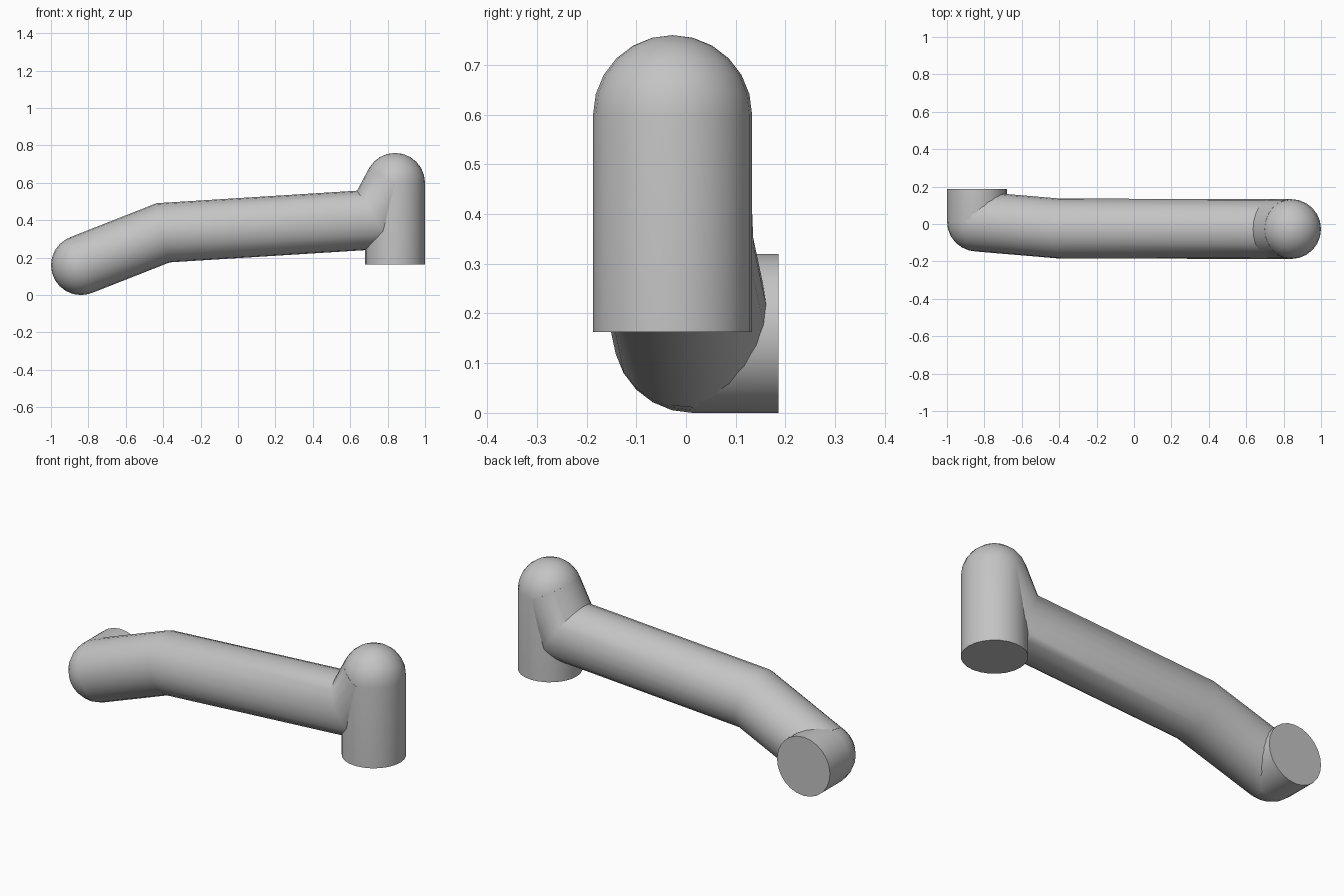
import bpy, bmesh, math
from mathutils import Vector

cube = bpy.data.objects.get("Cube")
if cube:
    bpy.data.objects.remove(cube, do_unlink=True)

R = 0.16
SIDES = 24

grey = bpy.data.materials.new("plain_grey")
grey.use_nodes = True
GREY = (0.55, 0.55, 0.55, 1)
grey.diffuse_color = GREY
grey.node_tree.nodes["Principled BSDF"].inputs["Base Color"].default_value = GREY


def finish(name, bm):
    bmesh.ops.recalc_face_normals(bm, faces=bm.faces)
    mesh = bpy.data.meshes.new(name)
    bm.to_mesh(mesh)
    bm.free()
    obj = bpy.data.objects.new(name, mesh)
    bpy.context.collection.objects.link(obj)
    mesh.materials.append(grey)
    bpy.ops.object.select_all(action="DESELECT")
    obj.select_set(True)
    bpy.context.view_layer.objects.active = obj
    bpy.ops.object.shade_smooth_by_angle(angle=math.radians(35))
    return obj


def bridge(bm, rings):
    for a, b in zip(rings, rings[1:]):
        for i in range(SIDES):
            j = (i + 1) % SIDES
            bm.faces.new((a[i], a[j], b[j], b[i]))


def domed_post(name, centre, axis, length):
    """Cylinder running along axis from centre, with a half-sphere behind it."""
    axis = Vector(axis)
    side = Vector((1, 0, 0))
    up = axis.cross(side)

    def ring(radius, along):
        angles = [math.tau * i / SIDES for i in range(SIDES)]
        return [bm.verts.new(Vector(centre) + axis * along
                + (side * math.cos(a) + up * math.sin(a)) * radius) for a in angles]

    bm = bmesh.new()
    steps = SIDES // 4
    rings = [ring(R, length)]
    for k in range(steps):
        a = math.pi / 2 * k / steps
        rings.append(ring(R * math.cos(a), -R * math.sin(a)))
    bridge(bm, rings)
    bm.faces.new(rings[0])
    tip = bm.verts.new(Vector(centre) - axis * R)
    for i in range(SIDES):
        bm.faces.new((rings[-1][i], rings[-1][(i + 1) % SIDES], tip))
    return finish(name, bm)


def mitred_tube(name, points):
    """Round tube along straight runs with mitred bends."""
    pts = [Vector(p) for p in points]
    dirs = [(b - a).normalized() for a, b in zip(pts, pts[1:])]
    bm = bmesh.new()
    side = dirs[0].cross(Vector((0, 1, 0))).normalized()
    up = dirs[0].cross(side)
    coords = [pts[0] + (side * math.cos(math.tau * i / SIDES)
              + up * math.sin(math.tau * i / SIDES)) * R for i in range(SIDES)]
    rings = [[bm.verts.new(c) for c in coords]]
    for k, d in enumerate(dirs):
        # slide the section along the run onto the plane of the next bend
        following = dirs[min(k + 1, len(dirs) - 1)]
        normal = (d + following).normalized()
        coords = [c + d * ((pts[k + 1] - c).dot(normal) / d.dot(normal)) for c in coords]
        rings.append([bm.verts.new(c) for c in coords])
    bridge(bm, rings)
    bm.faces.new(rings[0])
    bm.faces.new(rings[-1])
    return finish(name, bm)


# upright post with rounded top, and the short horizontal socket at the other end
post = (0.84, -0.027, 0.60)
socket = (-0.84, 0.013, 0.16)
domed_post("upright_post", post, (0, 0, -1), 0.437)
domed_post("rear_socket", socket, (0, 1, 0), 0.173)

# bent arm joining the two
mitred_tube("bent_arm", [socket, (-0.40, -0.024, 0.333), (0.736, -0.027, 0.404), post])
